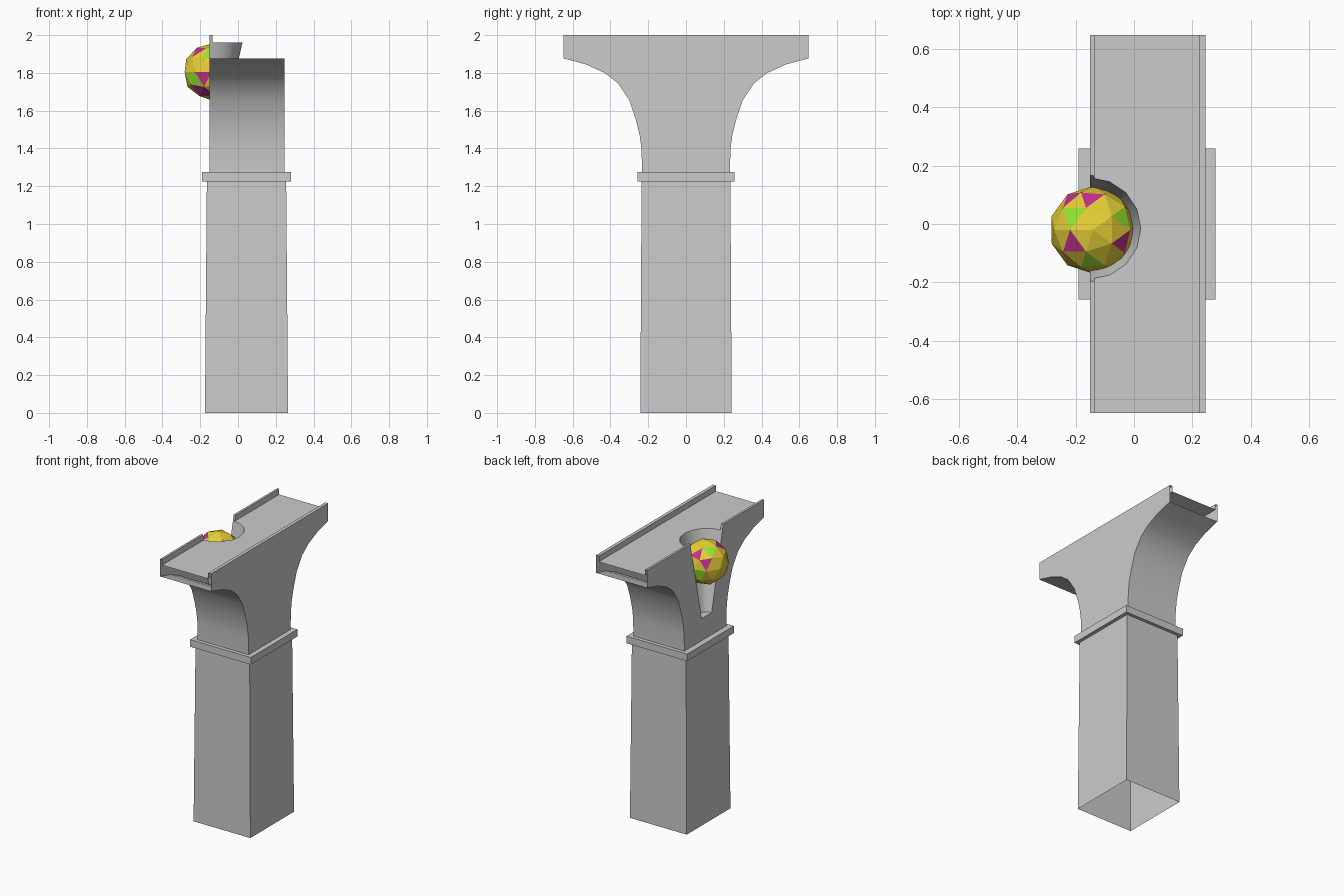
import bpy, bmesh, math
from mathutils import Vector, Matrix

if "Cube" in bpy.data.objects:
    bpy.data.objects.remove(bpy.data.objects["Cube"], do_unlink=True)


def material(name, rgb):
    m = bpy.data.materials.new(name)
    m.use_nodes = True
    m.diffuse_color = (*rgb, 1)
    m.node_tree.nodes["Principled BSDF"].inputs["Base Color"].default_value = (*rgb, 1)
    return m


stone = material("grey stone", (0.6, 0.6, 0.6))
yellow = material("yellow", (0.83, 0.65, 0.04))
magenta = material("magenta", (0.55, 0.03, 0.27))
green = material("lime green", (0.3, 0.8, 0.03))


def finish(name, bm, *mats):
    bmesh.ops.recalc_face_normals(bm, faces=bm.faces)
    me = bpy.data.meshes.new(name)
    bm.to_mesh(me)
    bm.free()
    ob = bpy.data.objects.new(name, me)
    bpy.context.collection.objects.link(ob)
    for m in mats:
        me.materials.append(m)
    return ob


def tapered_box(name, cx, low, high, z0, z1, open_bottom=False):
    """Box with half sizes low at z0 and high at z1."""
    bm = bmesh.new()
    bmesh.ops.create_cube(bm, size=2)
    for v in bm.verts:
        hx, hy = high if v.co.z > 0 else low
        v.co = (cx + v.co.x * hx, v.co.y * hy, z1 if v.co.z > 0 else z0)
    if open_bottom:
        bm.faces.ensure_lookup_table()
        base = min(bm.faces, key=lambda f: f.calc_center_median().z)
        bmesh.ops.delete(bm, geom=[base], context='FACES_ONLY')
    return finish(name, bm, stone)


def cut(target, cutter):
    cutter.hide_render = True
    mod = target.modifiers.new("cut", 'BOOLEAN')
    mod.operation, mod.solver, mod.object = 'DIFFERENCE', 'EXACT', cutter
    bpy.ops.object.select_all(action='DESELECT')
    bpy.context.view_layer.objects.active = target
    target.select_set(True)
    bpy.ops.object.modifier_apply(modifier=mod.name)
    bpy.data.objects.remove(cutter, do_unlink=True)


# Pier and collar
tapered_box("pier", 0.045, (0.22, 0.242), (0.21, 0.235), 0, 1.225, True)
tapered_box("collar", 0.045, (0.235, 0.258), (0.235, 0.258), 1.225, 1.275)

# Flared bracket: mirrored side profile extruded across the width
half = [(0.232, 1.275), (0.236, 1.4), (0.245, 1.47), (0.265, 1.55), (0.3, 1.655),
        (0.36, 1.745), (0.43, 1.80), (0.53, 1.845), (0.648, 1.877), (0.648, 2.0)]
outline = half + [(-y, z) for y, z in reversed(half)]
bm = bmesh.new()
face = bm.faces.new([bm.verts.new((-0.15, y, z)) for y, z in outline])
ext = bmesh.ops.extrude_face_region(bm, geom=[face])
bmesh.ops.translate(bm, vec=(0.395, 0, 0),
                    verts=[g for g in ext["geom"] if isinstance(g, bmesh.types.BMVert)])
bracket = finish("bracket", bm, stone)

# Sunken deck between the two rails
cut(bracket, tapered_box("channel_cutter", 0.0435, (0.1785, 0.8), (0.1785, 0.8), 1.96, 2.1))

# Conical niche in the right side
bm = bmesh.new()
bmesh.ops.create_cone(bm, cap_ends=True, segments=16, radius1=0.055, radius2=0.2,
                      depth=0.65, matrix=Matrix.Translation((-0.15, -0.015, 1.755)))
cut(bracket, finish("niche_cutter", bm, stone))

# Open deck ends
bm = bmesh.new()
bm.from_mesh(bracket.data)
ends = [f for f in bm.faces if abs(f.normal.y) > 0.99 and abs(f.calc_center_median().y) > 0.64]
bmesh.ops.delete(bm, geom=ends, context='FACES_ONLY')
bm.to_mesh(bracket.data)
bm.free()
bpy.ops.object.select_all(action='DESELECT')
bracket.select_set(True)
bpy.context.view_layer.objects.active = bracket
bpy.ops.object.shade_smooth_by_angle(angle=math.radians(35))

# Faceted ball with scattered coloured facets, chosen by direction
bm = bmesh.new()
bmesh.ops.create_icosphere(bm, subdivisions=2, radius=0.15, matrix=Matrix.Rotation(math.pi, 4, 'Z'))
spots = {1: [(-.4, -.3, .86), (0, .78, .62), (.71, -.27, .65), (-.64, .7, .33),
             (-.3, -.93, -.2), (-.67, -.55, -.5), (-.1, -.5, -.85)],
         2: [(-.45, .4, .8), (0, -.73, .68), (.68, .34, .64), (-.77, -.63, -.1),
             (-.35, -.75, -.55), (-.49, .87, -.02)]}
for index, directions in spots.items():
    for d in directions:
        free = [f for f in bm.faces if f.material_index == 0]
        spot = max(free, key=lambda f: f.calc_center_median().normalized().dot(Vector(d)))
        spot.material_index = index
ball = finish("ball", bm, yellow, magenta, green)
ball.location = (-0.14, -0.02, 1.805)
